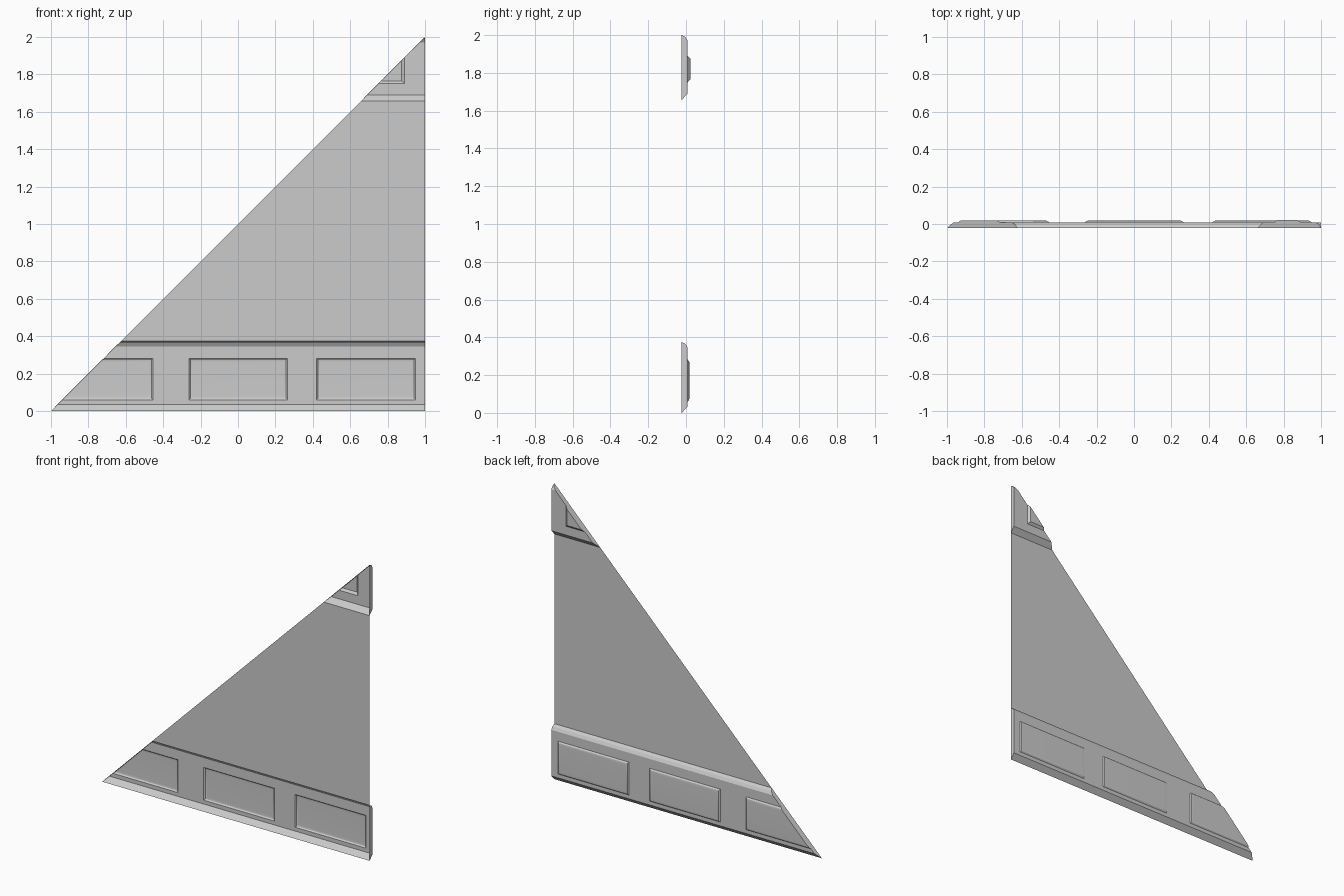
import bpy, bmesh, math

if "Cube" in bpy.data.objects:
    bpy.data.objects.remove(bpy.data.objects["Cube"])

FRONT, WALL = -0.0225, 0.009   # open front rim and rear wall depth

grey = bpy.data.materials.new("light grey")
grey.diffuse_color = (0.6, 0.6, 0.6, 1)
grey.use_nodes = True
grey.node_tree.nodes["Principled BSDF"].inputs["Base Color"].default_value = grey.diffuse_color


def finish(bm, name):
    mesh = bpy.data.meshes.new(name)
    bm.to_mesh(mesh)
    bm.free()
    mesh.materials.append(grey)
    ob = bpy.data.objects.new(name, mesh)
    bpy.context.collection.objects.link(ob)
    return ob


def band(name, bottom, top, panel_z, xs, rings):
    """Hollow moulded band, open at the front, cut along the sloping edge."""
    profile = [(FRONT, bottom), (WALL, bottom + 0.034),
               (WALL, panel_z[0]), (WALL, panel_z[1]),
               (WALL, top - 0.03), (-0.002, top - 0.011), (FRONT, top)]
    n = len(profile)
    bm = bmesh.new()
    v = [[bm.verts.new((x, y, z)) for y, z in profile] for x in xs]
    panels = []
    for i in range(len(xs) - 1):
        for j in range(n):
            k = (j + 1) % n
            f = bm.faces.new((v[i][j], v[i][k], v[i + 1][k], v[i + 1][j]))
            if j == 2 and i % 2 == 0:
                panels.append(f)
    bm.faces.new(v[-1])                       # upright end cap
    bm.normal_update()
    # raised panels with bevelled borders
    for width, height in rings:
        bmesh.ops.inset_individual(bm, faces=panels, thickness=width,
                                   depth=height, use_even_offset=True)
        bm.normal_update()
    # sloping cut and its cap
    bmesh.ops.bisect_plane(bm, geom=bm.verts[:] + bm.edges[:] + bm.faces[:],
                           dist=1e-5, plane_co=(-1, 0, 0),
                           plane_no=(-1, 0, 1), clear_outer=True)
    bmesh.ops.holes_fill(bm, edges=[e for e in bm.edges if e.is_boundary],
                         sides=0)
    bmesh.ops.recalc_face_normals(bm, faces=bm.faces[:])
    # open the front
    front = [f for f in bm.faces
             if all(p.co.y < FRONT + 0.0005 for p in f.verts)]
    bmesh.ops.delete(bm, geom=front, context='FACES')
    ob = finish(bm, name)
    bpy.ops.object.select_all(action='DESELECT')
    ob.select_set(True)
    bpy.context.view_layer.objects.active = ob
    bpy.ops.object.shade_smooth_by_angle(angle=math.radians(25))
    mod = ob.modifiers.new("even shading", 'WEIGHTED_NORMAL')
    mod.keep_sharp = True


# lower band with three panels
band("lower_band", 0.0, 0.375, (0.06, 0.282),
     [-1.3, -0.455, -0.263, 0.265, 0.42, 0.95, 1.0],
     [(0.008, 0.007), (0.012, 0.003)])

# upper corner band with one cut-off panel
band("upper_band", 1.657, 2.0, (1.75, 1.93),
     [0.3, 0.89, 1.0], [(0.015, 0.0135)])

# thin flat sheet between the bands
bm = bmesh.new()
lo, hi = 0.375, 1.657
bm.faces.new([bm.verts.new((x, FRONT, z)) for x, z in
              ((lo - 1, lo), (1, lo), (1, hi), (hi - 1, hi))])
finish(bm, "middle_sheet")
